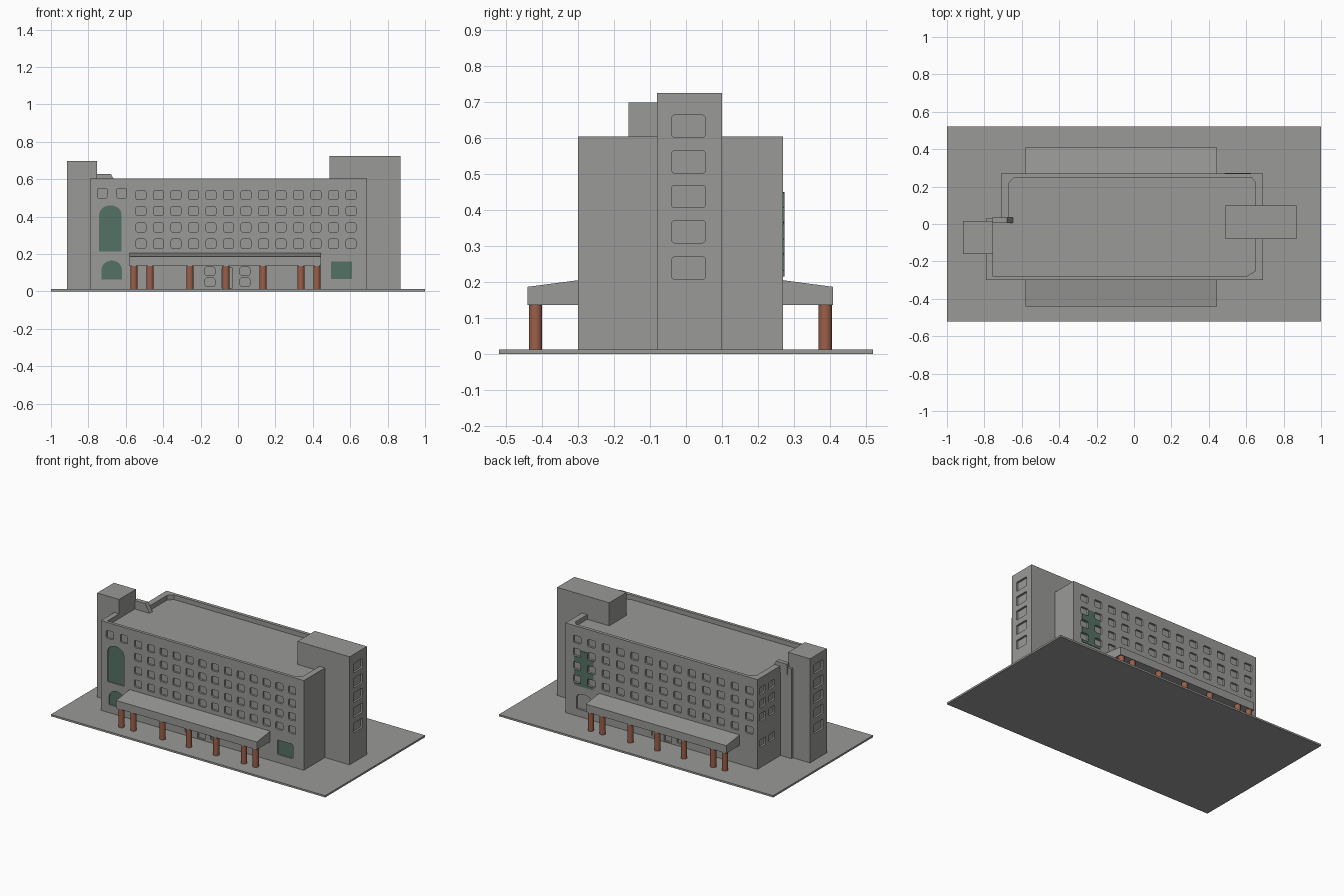
import bpy, bmesh, math
from mathutils import Vector as V

if "Cube" in bpy.data.objects:
    bpy.data.objects.remove(bpy.data.objects["Cube"])


def material(name, rgb):
    m = bpy.data.materials.new(name)
    m.diffuse_color = (*rgb, 1)
    m.use_nodes = True
    m.node_tree.nodes["Principled BSDF"].inputs["Base Color"].default_value = m.diffuse_color
    return m


GREY = material("concrete grey", (0.32, 0.325, 0.31))
GREEN = material("green glass", (0.09, 0.165, 0.13))
BROWN = material("brick brown", (0.33, 0.115, 0.068))


def prism(bm, pts, o, u, v, n, d0, d1):
    """Closed prism: 2D outline pts in plane (u, v), spanning d0..d1 along n."""
    o, u, v, n = V(o), V(u), V(v), V(n)
    a, b = [[bm.verts.new(o + u * p[0] + v * p[1] + n * d) for p in pts] for d in (d0, d1)]
    faces = [bm.faces.new(a[::-1]), bm.faces.new(b)]
    k = len(pts)
    for i in range(k):
        j = (i + 1) % k
        faces.append(bm.faces.new((a[i], a[j], b[j], b[i])))
    bmesh.ops.recalc_face_normals(bm, faces=faces)


def finish(bm, name, mat):
    me = bpy.data.meshes.new(name)
    bm.to_mesh(me)
    bm.free()
    me.materials.append(mat)
    ob = bpy.data.objects.new(name, me)
    bpy.context.collection.objects.link(ob)
    return ob


X, Y, Z = (1, 0, 0), (0, 1, 0), (0, 0, 1)


def rect(x0, x1, y0, y1):
    return [(x0, y0), (x1, y0), (x1, y1), (x0, y1)]


def rounded(x, z, w, h, r=0.008):
    """Rectangle outline with rounded corners, centred on x, z."""
    pts = []
    for k, (sx, sz) in enumerate(((1, 1), (-1, 1), (-1, -1), (1, -1))):
        for s in range(3):
            t = math.pi / 2 * (k + s / 2)
            pts.append((x + sx * (w / 2 - r) + r * math.cos(t),
                        z + sz * (h / 2 - r) + r * math.sin(t)))
    return pts


def arch(x0, x1, z0, z1, rise):
    """Outline with an elliptical top."""
    c, r = (x0 + x1) / 2, (x1 - x0) / 2
    top = [(c + r * math.cos(math.pi * i / 12), z1 - rise + rise * math.sin(math.pi * i / 12))
           for i in range(13)]
    return [(x0, z0), (x1, z0)] + top


def slab(name, pts, z0, z1, mat=GREY):
    bm = bmesh.new()
    prism(bm, pts, (0, 0, 0), X, Y, Z, z0, z1)
    return finish(bm, name, mat)


def cut(target, cutter):
    m = target.modifiers.new("cut", 'BOOLEAN')
    m.operation, m.object, m.solver = 'DIFFERENCE', cutter, 'EXACT'
    bpy.context.view_layer.objects.active = target
    bpy.ops.object.modifier_apply(modifier=m.name)


# wall planes: (origin, horizontal axis, outward normal)
FRONT = ((0, -0.30, 0), X, (0, -1, 0))
BACK = ((0, 0.27, 0), X, Y)
LEFT = ((-0.71, 0, 0), Y, (-1, 0, 0))
TOWER_R = ((0.87, 0, 0), Y, X)
TOWER_L = ((-0.915, 0, 0), Y, (-1, 0, 0))
DEPTH = 0.013


def on_wall(bm, wall, pts, d0=-DEPTH, d1=0.02):
    prism(bm, pts, wall[0], wall[1], Z, wall[2], d0, d1)


# ground slab
slab("ground_slab", rect(-1, 1, -0.52, 0.52), 0, 0.012)

# main block with notched rear corner
body = slab("main_block", [(-0.79, -0.30), (0.69, -0.30), (0.69, 0.27), (-0.71, 0.27),
                           (-0.71, 0.03), (-0.79, 0.03)], 0.01, 0.603)

# cutter: sunken roof and all window recesses
bm = bmesh.new()
roof = [(-0.755, -0.28), (0.60, -0.28), (0.65, -0.25), (0.65, 0.22), (0.63, 0.248),
        (-0.64, 0.248), (-0.67, 0.22), (-0.67, 0.03), (-0.755, 0.028)]
prism(bm, roof, (0, 0, 0), X, Y, Z, 0.572, 0.65)
ROWS = (0.515, 0.43, 0.342, 0.255)
for z in ROWS:
    for i in range(13):
        on_wall(bm, FRONT, rounded(-0.519 + 0.0936 * i, z, 0.052, 0.048))
        on_wall(bm, BACK, rounded(0.605 - 0.1046 * i, z, 0.055, 0.048))
for x in (-0.725, -0.622):
    on_wall(bm, FRONT, rounded(x, 0.525, 0.052, 0.052))
for z in (0.515, 0.43, 0.342, 0.17):
    for y in (0.215, 0.12):
        on_wall(bm, LEFT, rounded(y, z, 0.06, 0.05))
# ground floor windows and doors under the canopies
for wall in (FRONT, BACK):
    for x in (-0.15, 0.037):
        for z in (0.05, 0.108):
            on_wall(bm, wall, rounded(x, z, 0.052, 0.044))
    on_wall(bm, wall, rect(-0.085, -0.03, 0.018, 0.125))
# tall arch, low arch and square opening at the front; low arch at the back
front_glass = {"tall_arch_glass": arch(-0.742, -0.622, 0.214, 0.46, 0.05),
               "low_arch_glass": arch(-0.73, -0.62, 0.065, 0.165, 0.05),
               "square_glass": rounded(0.553, 0.113, 0.113, 0.095, 0.006)}
for pts in front_glass.values():
    on_wall(bm, FRONT, pts)
on_wall(bm, BACK, arch(0.50, 0.61, 0.06, 0.165, 0.03))
cutter = finish(bm, "window_cutter", GREY)
cutter.hide_render = True
cut(body, cutter)

# green glass plates set in the front openings
for name, pts in front_glass.items():
    bm = bmesh.new()
    on_wall(bm, FRONT, pts, -DEPTH - 0.001, -DEPTH + 0.006)
    finish(bm, name, GREEN)

# green rear arch with the ordinary windows cut through it
bm = bmesh.new()
on_wall(bm, BACK, arch(0.485, 0.625, 0.214, 0.45, 0.05), -0.005, 0.003)
cut(finish(bm, "rear_arch_glass", GREEN), cutter)
bpy.data.objects.remove(cutter)

# stair towers at both ends
tower_r = slab("right_tower", rect(0.49, 0.87, -0.08, 0.10), 0.01, 0.724)
tower_l = slab("left_tower", rect(-0.915, -0.755, -0.16, 0.015), 0.01, 0.698)
bm = bmesh.new()
for z in (0.632, 0.533, 0.437, 0.339, 0.238):
    on_wall(bm, TOWER_R, rounded(0.007, z, 0.094, 0.062))
    on_wall(bm, TOWER_L, rounded(-0.073, z - 0.02, 0.094, 0.062))
cutter = finish(bm, "tower_cutter", GREY)
cutter.hide_render = True
cut(tower_r, cutter)
cut(tower_l, cutter)
bpy.data.objects.remove(cutter)

# small roof housing beside the left tower
bm = bmesh.new()
prism(bm, [(-0.76, 0.56), (-0.64, 0.56), (-0.68, 0.628), (-0.76, 0.628)],
      (0, 0, 0), X, Z, Y, 0.005, 0.035)
finish(bm, "roof_housing", GREY)

# sloping canopies and round columns, front and back
COLS = (-0.556, -0.47, -0.257, -0.064, 0.134, 0.337, 0.422)
for side, wall_y, edge_y, col_y in (("front", -0.295, -0.44, -0.418),
                                    ("back", 0.265, 0.408, 0.387)):
    bm = bmesh.new()
    prism(bm, [(wall_y, 0.135), (edge_y, 0.135), (edge_y, 0.186), (wall_y, 0.205)],
          (0, 0, 0), Y, Z, X, -0.58, 0.445)
    finish(bm, side + "_canopy", GREY)
    bm = bmesh.new()
    for x in COLS:
        ring = [(x + 0.0185 * math.cos(math.tau * i / 24),
                 col_y + 0.0185 * math.sin(math.tau * i / 24)) for i in range(24)]
        prism(bm, ring, (0, 0, 0), X, Y, Z, 0.01, 0.137)
    cols = finish(bm, side + "_columns", BROWN)
    bpy.ops.object.select_all(action='DESELECT')
    cols.select_set(True)
    bpy.context.view_layer.objects.active = cols
    bpy.ops.object.shade_smooth_by_angle(angle=math.radians(30))
